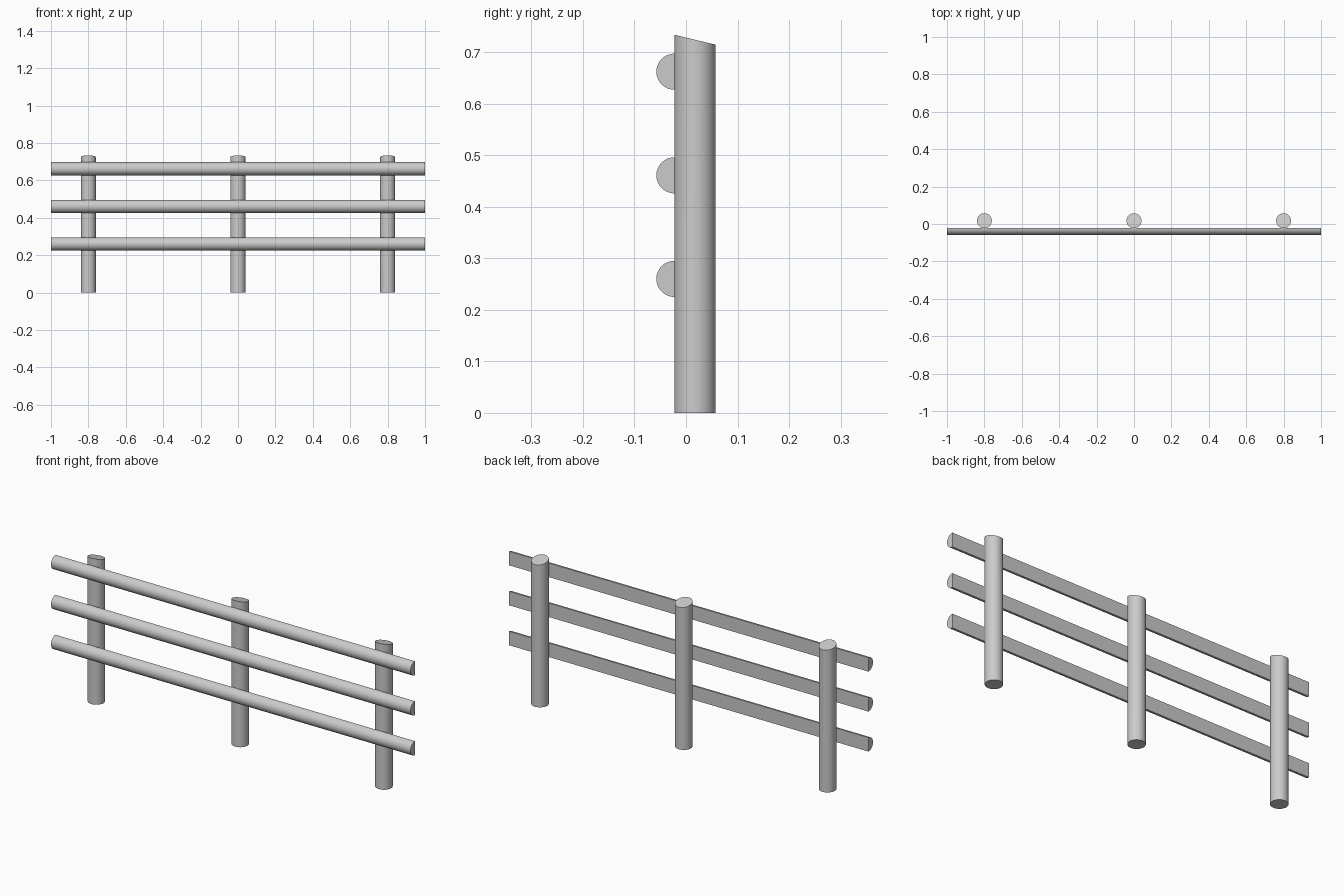
import bpy, bmesh, math

if "Cube" in bpy.data.objects:
    bpy.data.objects.remove(bpy.data.objects["Cube"])

POST_R, RAIL_R = 0.04, 0.035
FACE_Y = -0.0225          # plane where rails meet posts
POST_Y = FACE_Y + POST_R


def finish(name, bm):
    bmesh.ops.recalc_face_normals(bm, faces=bm.faces)
    mesh = bpy.data.meshes.new(name)
    bm.to_mesh(mesh)
    bm.free()
    obj = bpy.data.objects.new(name, mesh)
    bpy.context.collection.objects.link(obj)
    bpy.ops.object.select_all(action='DESELECT')
    obj.select_set(True)
    bpy.context.view_layer.objects.active = obj
    bpy.ops.object.shade_smooth_by_angle(angle=math.radians(30))
    return obj


def prism(name, profile, offset):
    """Extrude a closed profile along the offset vector."""
    bm = bmesh.new()
    face = bm.faces.new([bm.verts.new(p) for p in profile])
    ext = bmesh.ops.extrude_face_region(bm, geom=[face], use_keep_orig=True)
    top = [g for g in ext["geom"] if isinstance(g, bmesh.types.BMVert)]
    bmesh.ops.translate(bm, verts=top, vec=offset)
    return bm, top


# Round posts with tops sloping down to the back
for label, x in (("left", -0.8), ("middle", 0.0), ("right", 0.8)):
    n = 48
    circle = [(x + POST_R * math.cos(2 * math.pi * i / n),
               POST_Y + POST_R * math.sin(2 * math.pi * i / n), 0) for i in range(n)]
    bm, top = prism(label, circle, (0, 0, 0.724))
    for v in top:
        v.co.z -= (v.co.y - POST_Y) * 0.24
    finish(label + "_post", bm)

# Half-round rails, flat side against the posts
for label, z in (("lower", 0.26), ("middle", 0.461), ("upper", 0.662)):
    n = 32
    half = [(-1, FACE_Y - RAIL_R * math.sin(math.pi * i / n),
             z + RAIL_R * math.cos(math.pi * i / n)) for i in range(n + 1)]
    bm, _ = prism(label, half, (2, 0, 0))
    finish(label + "_rail", bm)
